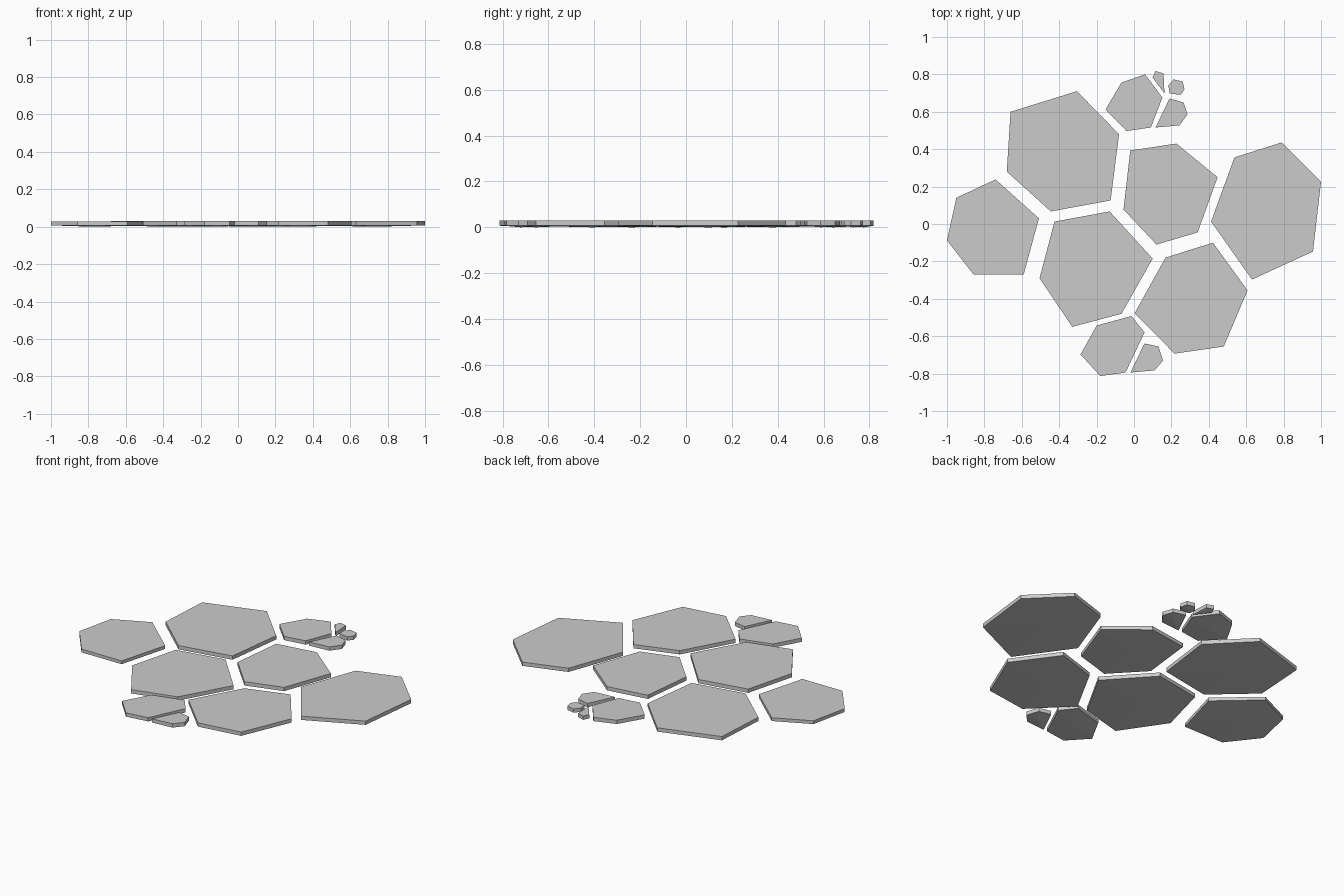
import bpy, bmesh

if "Cube" in bpy.data.objects:
    bpy.data.objects.remove(bpy.data.objects["Cube"])

RIM, TOP = 0.007, 0.03


def stone(name, outline, top=TOP):
    """Flat-topped slab with a very shallow dished underside."""
    bm = bmesh.new()
    upper = [bm.verts.new((x, y, top)) for x, y in outline]
    lower = [bm.verts.new((x, y, RIM)) for x, y in outline]
    n = len(outline)
    tip = bm.verts.new((sum(p[0] for p in outline) / n,
                        sum(p[1] for p in outline) / n, 0))
    bm.faces.new(upper)
    for i in range(n):
        j = (i + 1) % n
        bm.faces.new((upper[i], lower[i], lower[j], upper[j]))
        bm.faces.new((lower[i], tip, lower[j]))
    bmesh.ops.recalc_face_normals(bm, faces=bm.faces)
    mesh = bpy.data.meshes.new(name)
    bm.to_mesh(mesh)
    bm.free()
    bpy.context.collection.objects.link(bpy.data.objects.new(name, mesh))


# Large paving stones
stone("stone_back_left", [(-.66, .60), (-.305, .71), (-.08, .48),
                          (-.125, .126), (-.445, .067), (-.68, .28)])
stone("stone_left", [(-.95, .14), (-.74, .238), (-.508, .03),
                     (-.59, -.27), (-.858, -.27), (-1, -.088)], 0.027)
stone("stone_centre_left", [(-.425, .013), (-.13, .067), (.10, -.185),
                            (-.067, -.48), (-.33, -.55), (-.505, -.29)])
stone("stone_centre", [(-.02, .393), (.227, .43), (.447, .25),
                       (.34, -.045), (.12, -.11), (-.056, .077)])
stone("stone_right", [(.537, .356), (.79, .436), (1, .227),
                      (.957, -.147), (.631, -.297), (.412, .013)])
stone("stone_front", [(.168, -.18), (.422, -.1), (.607, -.355),
                      (.48, -.655), (.217, -.693), (.003, -.478)])

# Broken pieces at the back
stone("piece_back", [(-.067, .757), (.06, .8), (.152, .676),
                     (.09, .516), (-.04, .497), (-.152, .612)])
stone("chip_back_wedge", [(.19, .671), (.265, .65), (.286, .586),
                          (.243, .527), (.115, .516)])
stone("chip_back_sliver", [(.115, .818), (.158, .805), (.163, .698), (.099, .783)])
stone("chip_back_small", [(.211, .773), (.26, .762), (.27, .72),
                          (.249, .69), (.19, .698), (.184, .74)])

# Broken pieces at the front
stone("piece_front", [(-.2, -.543), (-.013, -.492), (.056, -.58),
                      (-.045, -.794), (-.18, -.813), (-.286, -.698)])
stone("chip_front", [(.056, -.639), (.131, -.655), (.155, -.73),
                     (.11, -.783), (-.019, -.794)])
